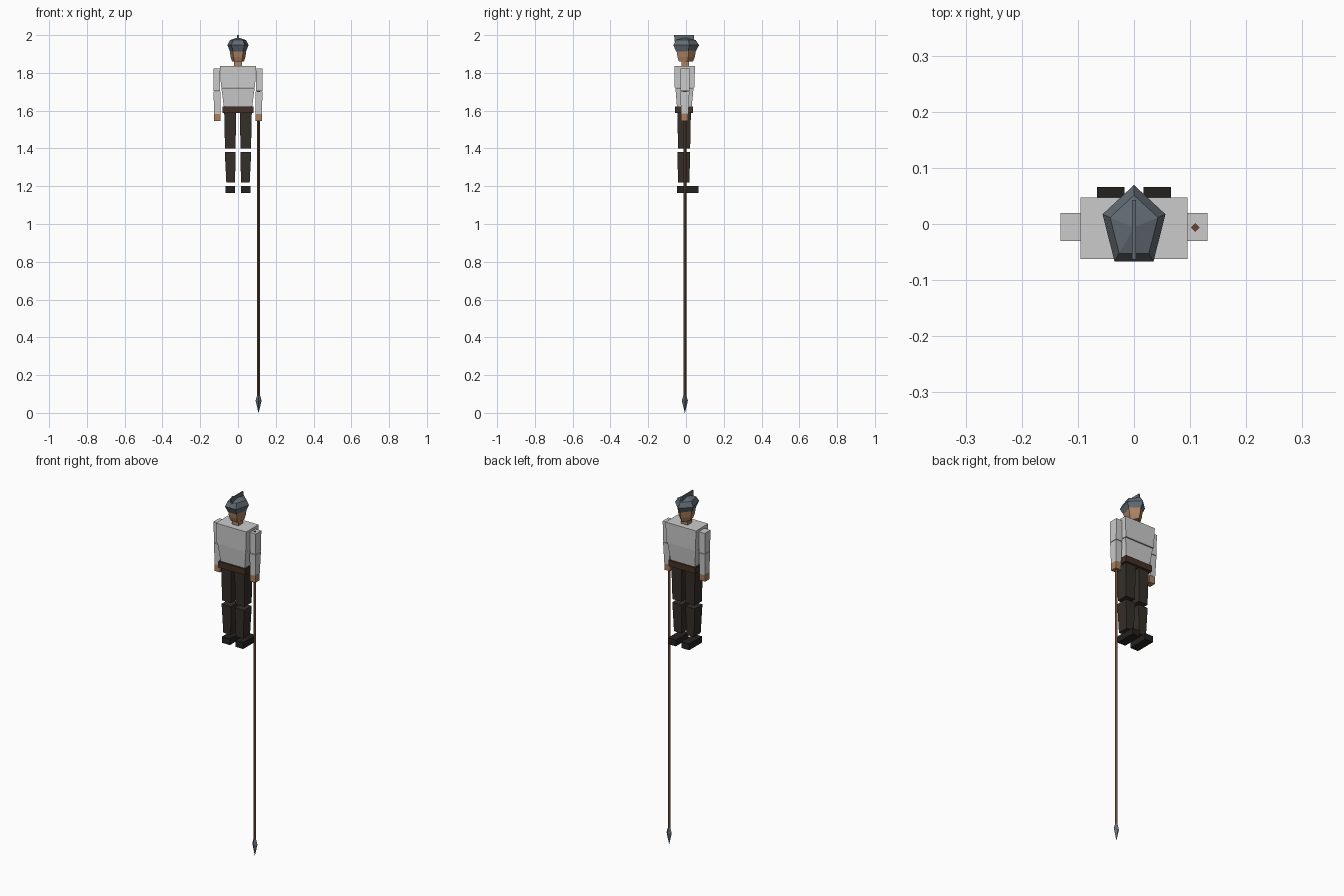
import bpy, math

if "Cube" in bpy.data.objects:
    bpy.data.objects.remove(bpy.data.objects["Cube"])


def material(name, rgb):
    m = bpy.data.materials.new(name)
    m.diffuse_color = (*rgb, 1)
    m.use_nodes = True
    m.node_tree.nodes["Principled BSDF"].inputs["Base Color"].default_value = m.diffuse_color
    return m


skin = material("skin", (0.40, 0.22, 0.12))
dark = material("dark_cloth", (0.035, 0.028, 0.022))
boot = material("boot_leather", (0.018, 0.016, 0.015))
leather = material("belt_leather", (0.06, 0.03, 0.018))
steel = material("steel", (0.12, 0.145, 0.17))
wood = material("wood", (0.13, 0.06, 0.03))


def loft(name, rings, mat=None):
    """Skin a stack of rings (lists of points, bottom to top) and cap both ends."""
    n = len(rings[0])
    verts = [p for r in rings for p in r]
    faces = [tuple(range(n))[::-1], tuple(range(len(verts) - n, len(verts)))]
    for k in range(len(rings) - 1):
        for i in range(n):
            a, b = k * n + i, k * n + (i + 1) % n
            faces.append((a, b, b + n, a + n))
    mesh = bpy.data.meshes.new(name)
    mesh.from_pydata(verts, [], faces)
    mesh.update()
    ob = bpy.data.objects.new(name, mesh)
    bpy.context.collection.objects.link(ob)
    if mat:
        mesh.materials.append(mat)
    return ob


def rect(z, x0, x1, y0, y1):
    return [(x0, y0, z), (x1, y0, z), (x1, y1, z), (x0, y1, z)]


def block(name, bottom, top, mat=None, mirror=False):
    """Tapered box; optionally mirrored to the other side of the body."""
    ob = loft(name, [rect(*bottom), rect(*top)], mat)
    if mirror:
        ob.modifiers.new("mirror", 'MIRROR')
    return ob


def ring(z, n, rx, ry, cx=0, cy=0):
    return [(cx - rx * math.sin(2 * math.pi * i / n),
             cy + ry * math.cos(2 * math.pi * i / n), z) for i in range(n)]


# Torso and belt
block("chest", (1.722, -.09, .09, -.06, .045), (1.836, -.095, .095, -.062, .047))
block("abdomen", (1.62, -.075, .075, -.048, .03), (1.72, -.088, .088, -.056, .04))
block("belt", (1.588, -.083, .083, -.058, .038), (1.622, -.083, .083, -.058, .038), leather)

# Arms
block("upper_arm", (1.705, .094, .13, -.028, .018), (1.822, .094, .131, -.03, .02), mirror=True)
block("forearm", (1.583, .094, .126, -.027, .013), (1.702, .092, .13, -.029, .018), mirror=True)
block("hand", (1.545, .092, .126, -.027, .01), (1.584, .092, .127, -.027, .012), skin, True)

# Legs
block("thigh", (1.4, .013, .069, -.042, .022), (1.59, .01, .073, -.046, .026), dark, True)
block("shin", (1.22, .016, .062, -.042, .018), (1.382, .012, .07, -.046, .022), dark, True)
block("foot", (1.165, .017, .066, -.048, .066), (1.2, .017, .066, -.048, .066), boot, True)

# Neck and five-sided head
block("neck", (1.83, -.02, .02, -.025, .015), (1.87, -.02, .02, -.025, .015), skin)
head = [(1.86, .56), (1.885, .7), (1.92, .78)]
loft("head", [ring(z, 5, .059 * f, .073 * f, 0, -.004) for z, f in head], skin)

# Five-sided helmet with a crest along the middle
shell = [(1.912, .74), (1.947, 1), (1.974, .76), (1.987, .02)]
loft("helmet", [ring(z, 5, .059 * f, .0755 * f, 0, -.006) for z, f in shell], steel)
block("helmet_crest", (1.965, -.004, .004, -.06, .043), (2.0, -.004, .004, -.063, .043), steel)

# Spear held point down
loft("spear_shaft", [ring(z, 4, .008, .008, .109, -.006) for z in (.08, 1.824)], wood)
tip = [(0, .0005), (.065, .016), (.1, .006)]
loft("spear_head", [ring(z, 4, r, r, .109, -.006) for z, r in tip], steel)
